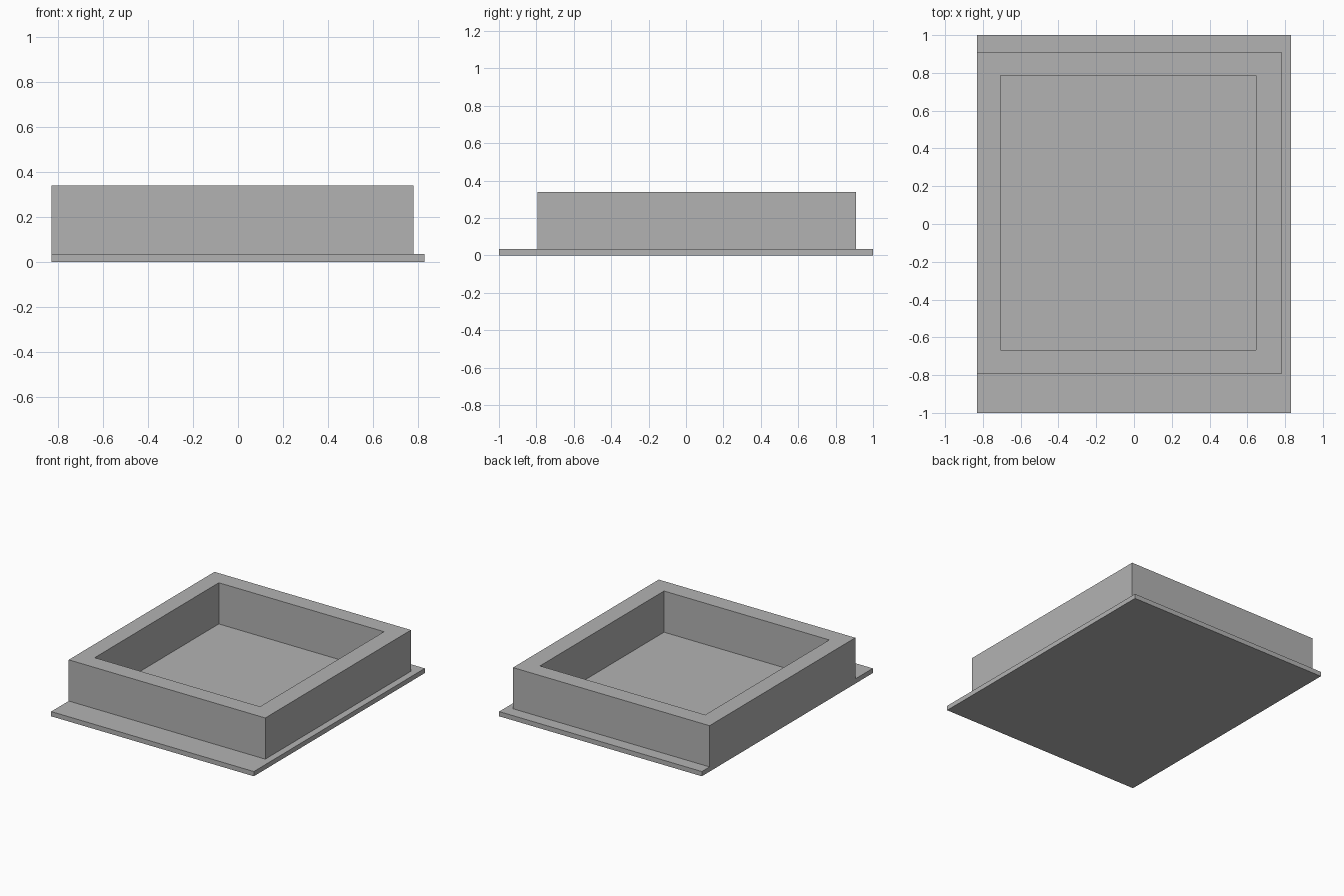
import bpy
import bmesh

# Remove the default cube
cube = bpy.data.objects.get("Cube")
if cube:
    bpy.data.objects.remove(cube, do_unlink=True)

# Plain grey material
GREY = (0.45, 0.45, 0.45, 1)
grey = bpy.data.materials.new("plain_grey")
grey.use_nodes = True
grey.diffuse_color = GREY
grey.node_tree.nodes["Principled BSDF"].inputs["Base Color"].default_value = GREY

PLATE_TOP, WALL_TOP = 0.035, 0.34


def rectangle(x0, x1, y0, y1):
    return [(x0, y0), (x1, y0), (x1, y1), (x0, y1)]


def finish(name, bm):
    bmesh.ops.recalc_face_normals(bm, faces=bm.faces)
    mesh = bpy.data.meshes.new(name)
    bm.to_mesh(mesh)
    bm.free()
    mesh.materials.append(grey)
    obj = bpy.data.objects.new(name, mesh)
    bpy.context.collection.objects.link(obj)
    return obj


def slab(name, outline, z0, z1):
    bm = bmesh.new()
    base = bm.faces.new([bm.verts.new((x, y, z0)) for x, y in outline])
    top = bmesh.ops.extrude_face_region(bm, geom=[base], use_keep_orig=True)["geom"]
    bmesh.ops.translate(bm, vec=(0, 0, z1 - z0),
                        verts=[v for v in top if isinstance(v, bmesh.types.BMVert)])
    return finish(name, bm)


def frame(name, outer, inner, z0, z1):
    bm = bmesh.new()
    loops = [[bm.verts.new((x, y, z)) for x, y in outline]
             for outline, z in ((outer, z0), (outer, z1), (inner, z1), (inner, z0))]
    # Bridge outer wall, rim, inner wall and underside
    for a, b in zip(loops, loops[1:] + loops[:1]):
        for i in range(4):
            j = (i + 1) % 4
            bm.faces.new((a[i], a[j], b[j], b[i]))
    return finish(name, bm)


# Thin base plate, also the floor of the tray
slab("base_plate", rectangle(-0.83, 0.83, -1, 1), 0, PLATE_TOP)

# Raised wall, flush with the plate along its right edge
frame("raised_wall",
      rectangle(-0.83, 0.78, -0.795, 0.91),
      rectangle(-0.707, 0.647, -0.667, 0.785),
      PLATE_TOP, WALL_TOP)
